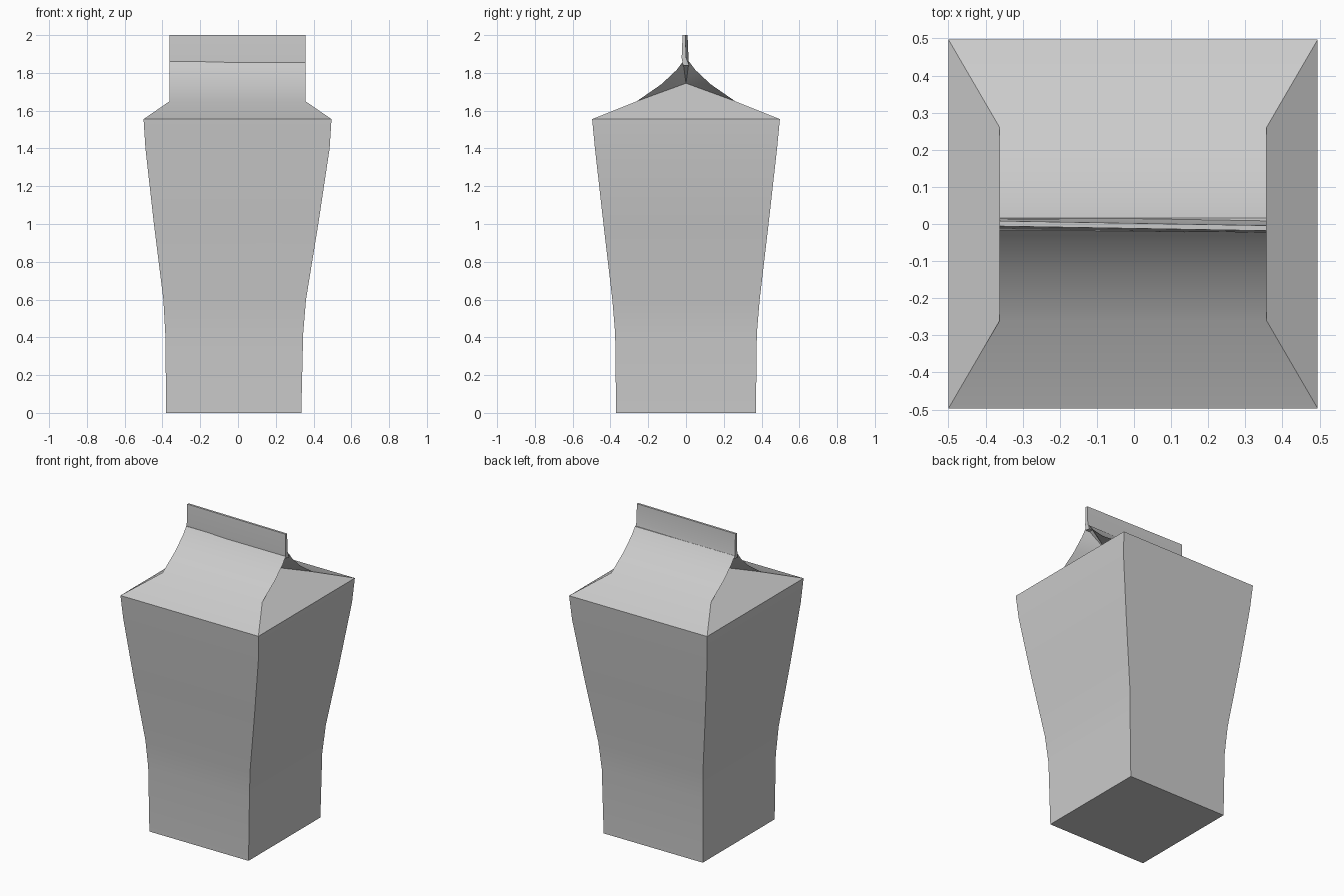
import bpy
import bmesh

cube = bpy.data.objects.get("Cube")
if cube:
    bpy.data.objects.remove(cube)

card = bpy.data.materials.new("grey card")
card.use_nodes = True
card.diffuse_color = (0.6, 0.6, 0.6, 1)
card.node_tree.nodes["Principled BSDF"].inputs["Base Color"].default_value = (0.6, 0.6, 0.6, 1)


def finish(name, bm):
    """Turn a bmesh into a smooth shaded object with crisp folds."""
    bmesh.ops.recalc_face_normals(bm, faces=bm.faces)
    mesh = bpy.data.meshes.new(name)
    bm.to_mesh(mesh)
    bm.free()
    mesh.materials.append(card)
    obj = bpy.data.objects.new(name, mesh)
    bpy.context.collection.objects.link(obj)
    bpy.ops.object.select_all(action="DESELECT")
    obj.select_set(True)
    bpy.context.view_layer.objects.active = obj
    bpy.ops.object.shade_smooth_by_angle(angle=0.5)
    return obj


def ring(bm, left, right, depth, z):
    """Rectangle of four corners, counter-clockwise from front left of the page."""
    return [bm.verts.new(p) for p in
            ((left, -depth, z), (right, -depth, z), (right, depth, z), (left, depth, z))]


def bridge(bm, a, b, sides=range(4)):
    for i in sides:
        j = (i + 1) % 4
        bm.faces.new((a[i], a[j], b[j], b[i]))


# Carton: flared body, pinched gable roof and folded-in sides in one shell
bm = bmesh.new()
body = [ring(bm, *row) for row in (
    (-0.38, 0.335, 0.37, 0), (-0.385, 0.345, 0.375, 0.42), (-0.395, 0.36, 0.39, 0.6),
    (-0.445, 0.425, 0.437, 1.0), (-0.49, 0.485, 0.482, 1.4), (-0.5, 0.495, 0.497, 1.555))]
bm.faces.new(body[0])
for low, high in zip(body, body[1:]):
    bridge(bm, low, high)

# Front and back roof panels
roof = [body[-1]] + [ring(bm, -0.362, 0.357, y, z) for y, z in
                     ((0.26, 1.65), (0.13, 1.74), (0.05, 1.815), (0.016, 1.86))]
for low, high in zip(roof, roof[1:]):
    bridge(bm, low, high, (0, 2))
bm.faces.new(roof[-1])

# Side triangles and the flaps tucked under the roof edges
for a, b, x in ((1, 2, 0.21), (3, 0, -0.21)):
    peak = bm.verts.new((x, 0, 1.745))
    bm.faces.new((roof[0][a], roof[0][b], roof[1][b], peak, roof[1][a]))
    for corner in (a, b):
        for low, high in zip(roof[1:], roof[2:]):
            bm.faces.new((low[corner], high[corner], peak))
    bm.faces.new((roof[-1][a], roof[-1][b], peak))

# Soften the outer corners of the body
shell = set(v for r in body for v in r)
soft = [e for e in bm.edges if set(e.verts) <= shell and e.is_manifold
        and e.calc_face_angle() > 0.6]
bmesh.ops.bevel(bm, geom=soft, offset=0.012, segments=2, profile=0.5, affect="EDGES")
finish("carton", bm)

# Top seal: thin strip, slightly twisted about its length
bm = bmesh.new()
strip = [ring(bm, -0.362, 0.357, d, z) for d, z in ((0.016, 1.84), (0.012, 1.88), (0.007, 2.0))]
for low, high in zip(strip, strip[1:]):
    bridge(bm, low, high)
bm.faces.new(strip[0])
bm.faces.new(strip[-1])
for v in bm.verts:
    if v.co.z > 1.85:
        v.co.y -= 0.005 + 0.017 * v.co.x
finish("top_seal", bm)
